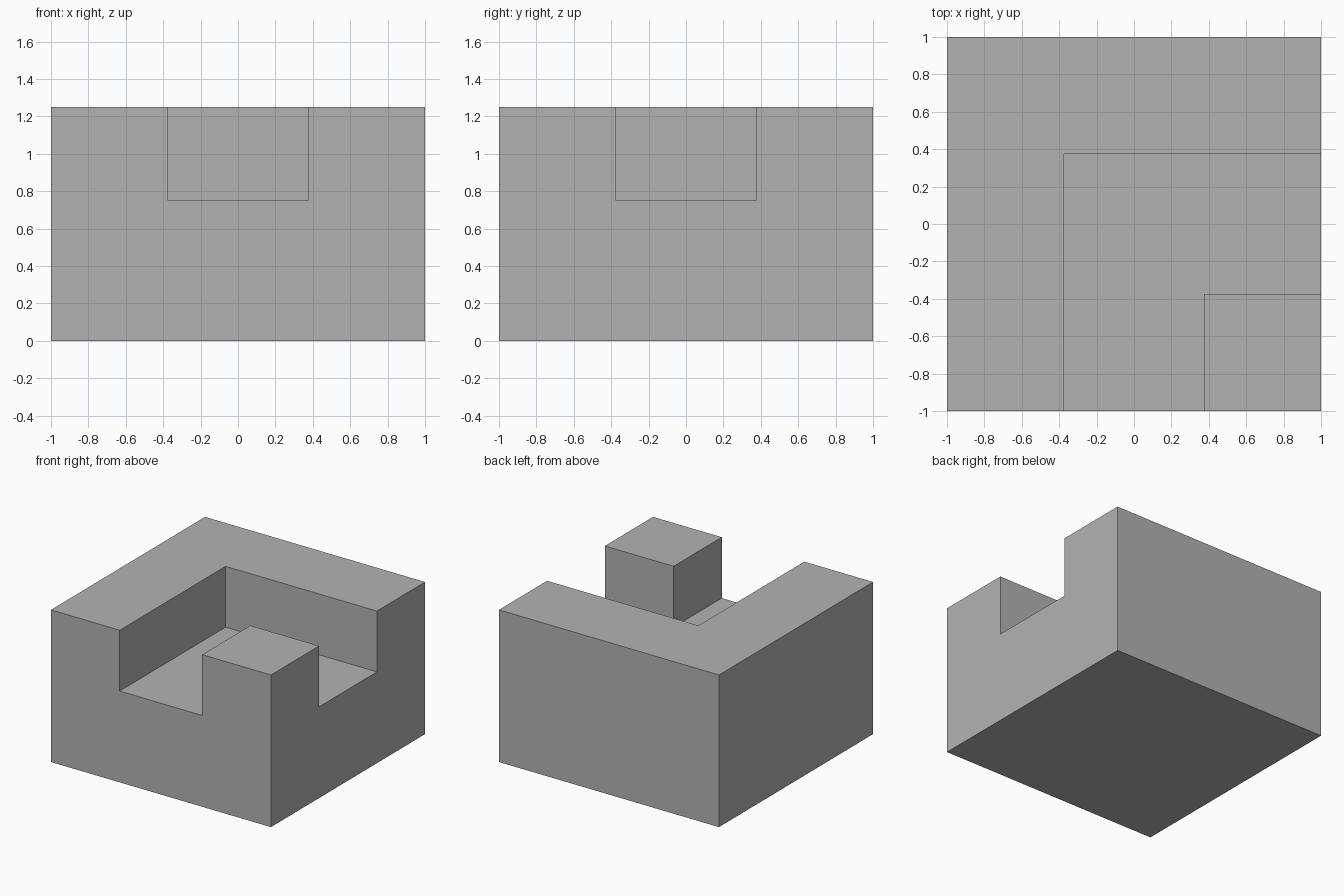
import bpy
import bmesh

HALF = 1.0      # half the block's width
HEIGHT = 1.25
FLOOR = 0.75    # channel floor height
EDGE = 0.375    # half the channel's width
OUT = 1.2       # how far the cutter reaches past the block

cube = bpy.data.objects.get("Cube")
if cube:
    bpy.data.objects.remove(cube, do_unlink=True)

grey = bpy.data.materials.new("light grey")
grey.use_nodes = True
colour = (0.45, 0.45, 0.45, 1)
grey.diffuse_color = colour
grey.node_tree.nodes["Principled BSDF"].inputs["Base Color"].default_value = colour


def prism(name, outline, bottom, top):
    """Extrude a flat outline from bottom to top."""
    bm = bmesh.new()
    base = bm.faces.new([bm.verts.new((x, y, bottom)) for x, y in outline])
    raised = bmesh.ops.extrude_face_region(bm, geom=[base], use_keep_orig=True)
    verts = [v for v in raised["geom"] if isinstance(v, bmesh.types.BMVert)]
    bmesh.ops.translate(bm, verts=verts, vec=(0, 0, top - bottom))
    bmesh.ops.recalc_face_normals(bm, faces=bm.faces)
    mesh = bpy.data.meshes.new(name)
    bm.to_mesh(mesh)
    bm.free()
    mesh.materials.append(grey)
    obj = bpy.data.objects.new(name, mesh)
    bpy.context.collection.objects.link(obj)
    return obj


# Solid block
block = prism("corner_channel_block",
              [(-HALF, -HALF), (HALF, -HALF), (HALF, HALF), (-HALF, HALF)],
              0, HEIGHT)

# L-shaped channel, open to the front and the left, around a corner pillar
cutter = prism("channel_cutter",
               [(-EDGE, -OUT), (EDGE, -OUT), (EDGE, -EDGE),
                (OUT, -EDGE), (OUT, EDGE), (-EDGE, EDGE)],
               FLOOR, HEIGHT + 0.2)
cutter.hide_render = True

cut = block.modifiers.new("channel", 'BOOLEAN')
cut.operation = 'DIFFERENCE'
cut.solver = 'EXACT'
cut.object = cutter

# Apply the cut and discard the cutter
bpy.context.view_layer.objects.active = block
bpy.ops.object.modifier_apply(modifier=cut.name)
bpy.data.objects.remove(cutter, do_unlink=True)
